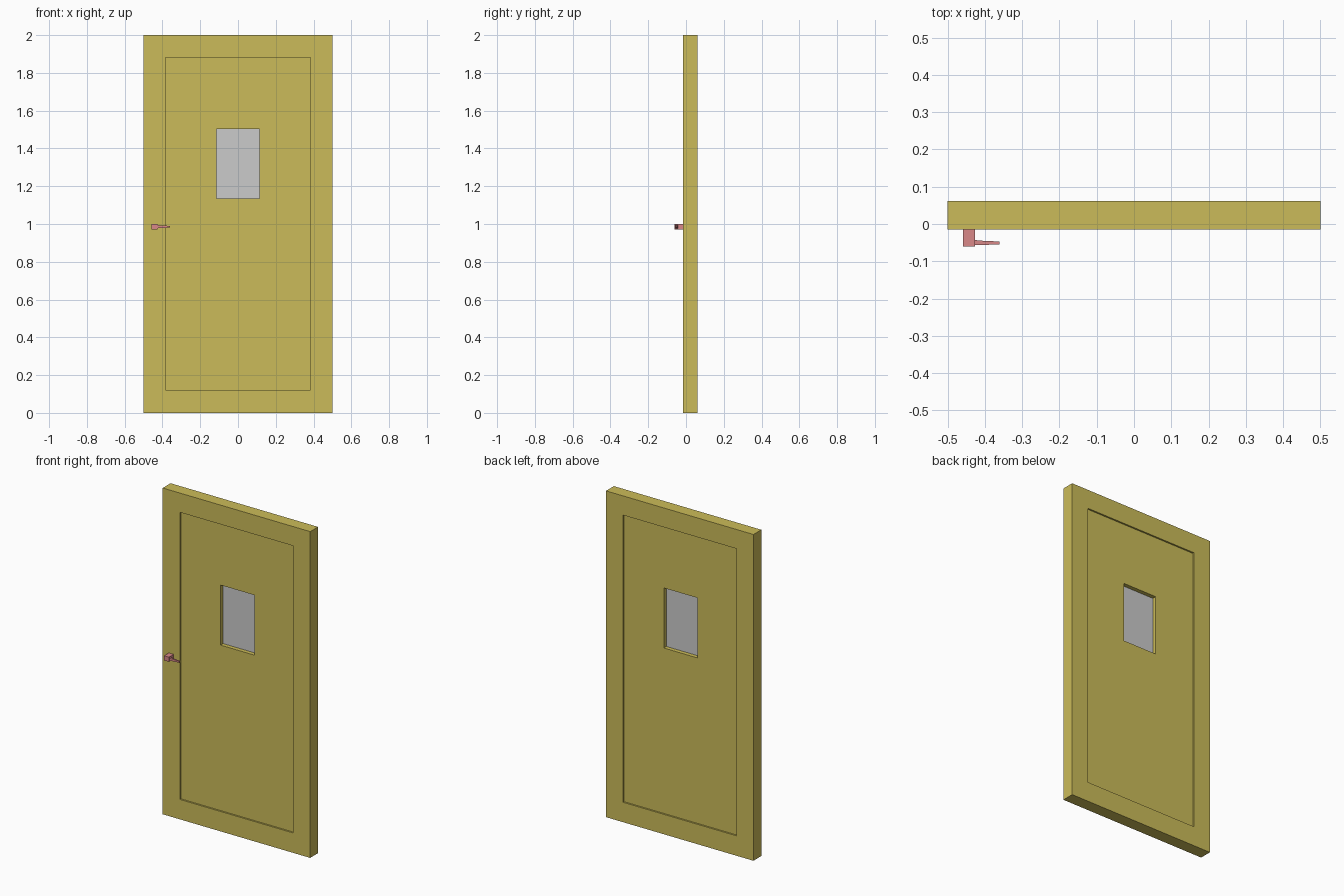
import bpy, bmesh

if "Cube" in bpy.data.objects:
    bpy.data.objects.remove(bpy.data.objects["Cube"])


def material(name, colour):
    m = bpy.data.materials.new(name)
    m.diffuse_color = (*colour, 1)
    m.use_nodes = True
    m.node_tree.nodes["Principled BSDF"].inputs["Base Color"].default_value = m.diffuse_color
    return m


def loft(name, loops, mat=None, closed=False):
    """Bridge equal-sized point loops; cap the ends unless closed into a ring."""
    bm = bmesh.new()
    rows = [[bm.verts.new(p) for p in loop] for loop in loops]
    pairs = list(zip(rows, rows[1:]))
    if closed:
        pairs.append((rows[-1], rows[0]))
    else:
        bm.faces.new(rows[0])
        bm.faces.new(rows[-1])
    for a, b in pairs:
        n = len(a)
        for i in range(n):
            j = (i + 1) % n
            bm.faces.new((a[i], a[j], b[j], b[i]))
    bmesh.ops.recalc_face_normals(bm, faces=bm.faces)
    mesh = bpy.data.meshes.new(name)
    bm.to_mesh(mesh)
    bm.free()
    obj = bpy.data.objects.new(name, mesh)
    bpy.context.collection.objects.link(obj)
    if mat:
        mesh.materials.append(mat)
    return obj


def rect_y(x0, x1, z0, z1, y):
    return [(x0, y, z0), (x1, y, z0), (x1, y, z1), (x0, y, z1)]


def rect_x(x, y0, y1, z0, z1):
    return [(x, y0, z0), (x, y1, z0), (x, y1, z1), (x, y0, z1)]


wood = material("door_paint", (0.6, 0.5, 0.1))
metal = material("handle_paint", (0.7, 0.25, 0.25))

FRONT, BACK, STEP = -0.015, 0.061, 0.01
outer = (-0.5, 0.5, 0, 2)
panel = (-0.384, 0.384, 0.122, 1.882)
window = (-0.115, 0.115, 1.136, 1.504)

# Door leaf: recessed panel on both faces, with a through opening
loft("door_leaf", [
    rect_y(*outer, FRONT), rect_y(*outer, BACK),
    rect_y(*panel, BACK), rect_y(*panel, BACK - STEP),
    rect_y(*window, BACK - STEP), rect_y(*window, FRONT + STEP),
    rect_y(*panel, FRONT + STEP), rect_y(*panel, FRONT),
], wood, closed=True)

# Window pane in the middle of the opening
mid = (FRONT + BACK) / 2
loft("window_pane", [rect_y(*window, mid - 0.003), rect_y(*window, mid + 0.003)])

# Handle: square post and tapered lever
loft("handle_post", [
    rect_y(-0.459, -0.426, 0.971, 1.0, FRONT),
    rect_y(-0.459, -0.426, 0.971, 1.0, -0.06),
], metal)
loft("handle_lever", [
    rect_x(-0.428, -0.057, -0.043, 0.977, 0.994),
    rect_x(-0.405, -0.056, -0.045, 0.979, 0.992),
    rect_x(-0.36, -0.055, -0.047, 0.981, 0.99),
], metal)
